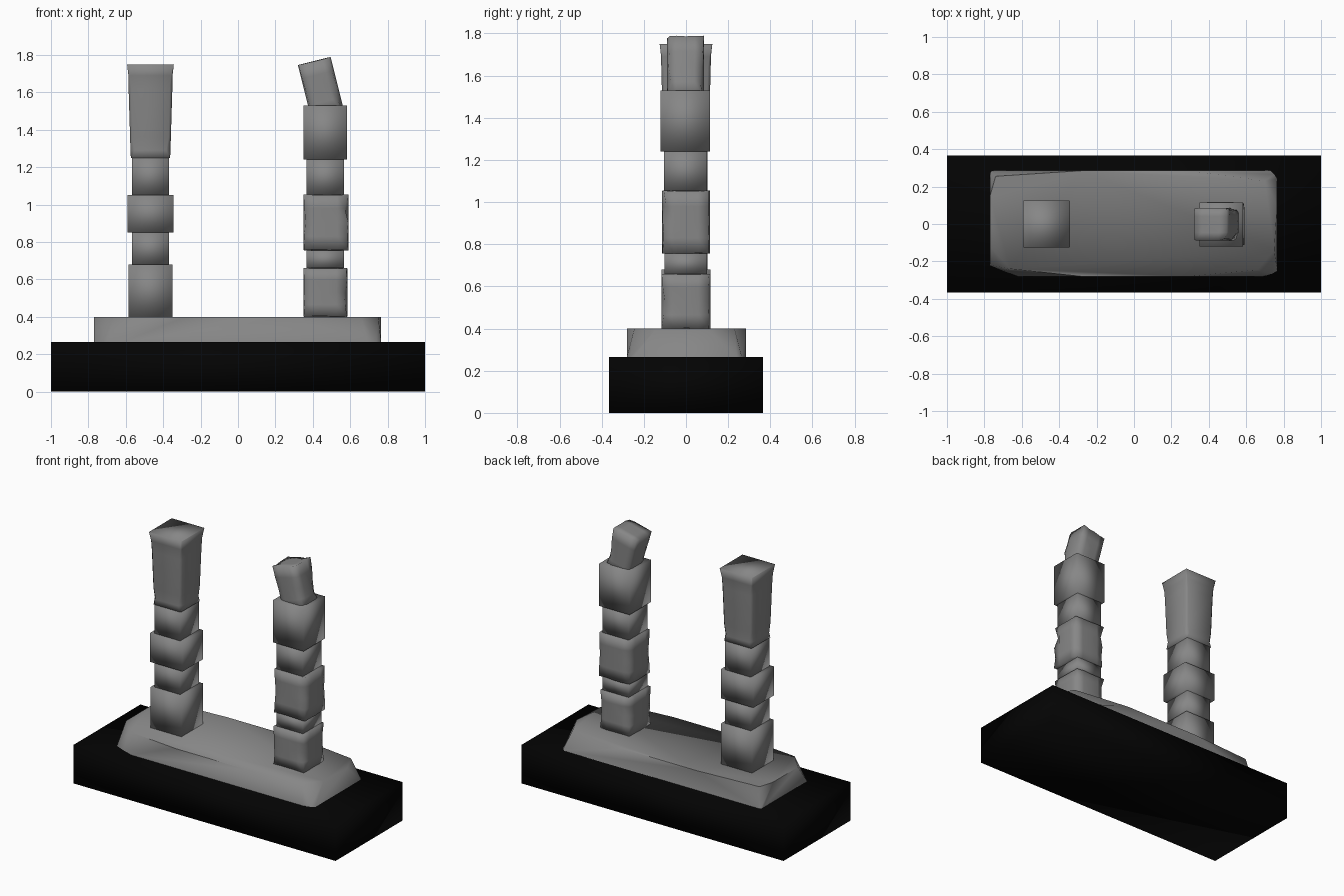
import bpy, bmesh, math, random
from mathutils import Matrix, Vector

if "Cube" in bpy.data.objects:
    bpy.data.objects.remove(bpy.data.objects["Cube"])

random.seed(4)


def material(name, value):
    m = bpy.data.materials.new(name)
    m.diffuse_color = (value, value, value, 1)
    m.use_nodes = True
    m.node_tree.nodes["Principled BSDF"].inputs["Base Color"].default_value = m.diffuse_color
    return m


STONE, BLACK = material("dark_stone", .24), material("black", .001)


def finish(name, bm, mat=STONE, angle=180):
    bmesh.ops.recalc_face_normals(bm, faces=bm.faces)
    me = bpy.data.meshes.new(name)
    bm.to_mesh(me)
    bm.free()
    me.materials.append(mat)
    ob = bpy.data.objects.new(name, me)
    bpy.context.collection.objects.link(ob)
    bpy.ops.object.select_all(action='DESELECT')
    ob.select_set(True)
    bpy.context.view_layer.objects.active = ob
    bpy.ops.object.shade_smooth_by_angle(angle=math.radians(angle))
    return ob


def box(name, x0, x1, y0, y1, z0, z1, mat=STONE):
    bm = bmesh.new()
    bmesh.ops.create_cube(bm, size=1)
    for v in bm.verts:
        v.co = (x0 + (v.co.x + .5) * (x1 - x0), y0 + (v.co.y + .5) * (y1 - y0),
                z0 + (v.co.z + .5) * (z1 - z0))
    return finish(name, bm, mat)


def loft(name, rings, angle=180):
    """Skin equal-length rings of 3D points and cap both ends."""
    bm = bmesh.new()
    rows = [[bm.verts.new(p) for p in r] for r in rings]
    n = len(rows[0])
    for a, b in zip(rows, rows[1:]):
        for i in range(n):
            j = (i + 1) % n
            bm.faces.new((a[i], a[j], b[j], b[i]))
    bm.faces.new(rows[0][::-1])
    bm.faces.new(rows[-1])
    return finish(name, bm, angle=angle)


def worn(name, centre, size, wear, tilt=0):
    """Block whose edges are chipped inwards while the faces keep their size."""
    bm = bmesh.new()
    bmesh.ops.create_cube(bm, size=2)
    bmesh.ops.subdivide_edges(bm, edges=bm.edges[:], cuts=3, use_grid_fill=True)
    for v in bm.verts:
        ex, ey, ez = (abs(c) > .99 for c in v.co)
        if ex and ey:
            k = 1 - random.uniform(.1 * wear, wear) * (.5 if ez else 1)
            v.co.x *= k
            v.co.y *= k
        elif ez and (ex or ey):
            v.co.z *= 1 - random.uniform(0, wear * .2)
    m = (Matrix.Translation(centre) @ Matrix.Rotation(tilt, 4, 'Y')
         @ Matrix.Diagonal(Vector(size) / 2).to_4x4())
    bmesh.ops.transform(bm, matrix=m, verts=bm.verts)
    return finish(name, bm)


# Black base
box("base", -1, 1, -.365, .365, 0, .265, BLACK)

# Worn stone slab: lower outline, then upper outline with broken corners
low = [(-.62, -.28), (.69, -.28), (.74, -.265), (.765, -.25), (.765, .24), (.75, .265),
       (.73, .285), (-.75, .285), (-.765, .28), (-.77, .26), (-.77, -.22), (-.70, -.25)]
top = [(-.28, -.28), (.29, -.28), (.66, -.245), (.75, -.14), (.765, .10), (.70, .23),
       (.29, .285), (-.28, .285), (-.74, .255), (-.77, .15), (-.77, -.12), (-.66, -.24)]
loft("slab", [[(x, y, .265) for x, y in low], [(x, y, .40) for x, y in top]], 75)

# Left column: alternating wide and narrow blocks
LX, RX = -.468, .467
for i, (z0, z1, h, d) in enumerate([(.40, .68, .118, .117), (.68, .85, .098, .102),
                                    (.85, 1.05, .124, .112), (1.05, 1.25, .098, .102)]):
    box(f"left_block_{i + 1}", LX - h, LX + h, -d, d, z0, z1)


# Left tapered capital, chipped along its upright edges
def cut_square(z, h, c):
    return [(LX + x, y, z) for x, y in
            [(-h + c, -h), (h - c, -h), (h, -h + c), (h, h - c),
             (h - c, h), (-h + c, h), (-h, h - c), (-h, -h + c)]]


loft("left_capital", [cut_square(1.25, .105, .004), cut_square(1.29, .107, .022),
                      cut_square(1.36, .109, .012), cut_square(1.62, .117, .014),
                      cut_square(1.69, .118, .008), cut_square(1.75, .125, .002)])

# Right column: worn and plain blocks
worn("right_block_1", (RX, 0, .53), (.236, .234, .26), .16)
box("right_block_2", RX - .1, RX + .1, -.102, .1, .66, .755)
worn("right_block_3", (.471, 0, .905), (.242, .226, .30), .18)
box("right_block_4", RX - .1, RX + .1, -.104, .1, 1.055, 1.24)
box("right_block_5", RX - .117, RX + .117, -.12, .115, 1.24, 1.53)

# Broken tilted stub on top of the right column
worn("broken_stub", (.444, -.002, 1.622), (.18, .175, .30), .25, math.radians(-14))
